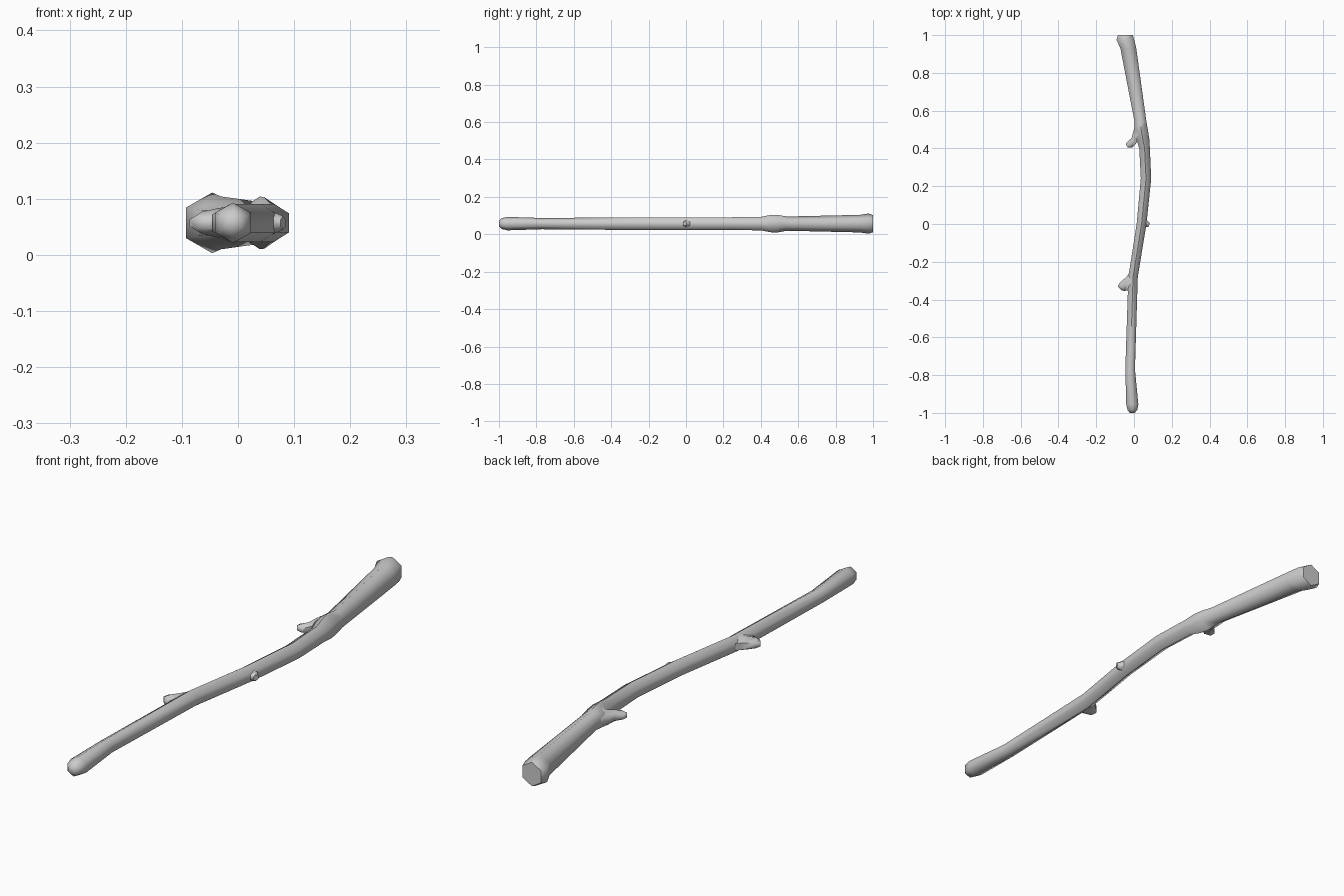
import bpy, bmesh

ZC = 0.057  # height of the stick's centre line


def loft(name, rings):
    """Six-sided tube; each ring = plan-view edge points (xa, ya), (xb, yb) and half height."""
    bm = bmesh.new()
    loops = []
    for xa, ya, xb, yb, h in rings:
        loop = []
        for t, k in ((0.5, 1), (1, 0.5), (1, -0.5), (0.5, -1), (0, -0.5), (0, 0.5)):
            loop.append(bm.verts.new((xa + (xb - xa) * t, ya + (yb - ya) * t, ZC + h * k)))
        loops.append(loop)
    for a, b in zip(loops, loops[1:]):
        for i in range(6):
            j = (i + 1) % 6
            bm.faces.new((a[i], a[j], b[j], b[i]))
    bm.faces.new(loops[0])
    bm.faces.new(loops[-1])
    bmesh.ops.recalc_face_normals(bm, faces=bm.faces)
    me = bpy.data.meshes.new(name)
    bm.to_mesh(me)
    bm.free()
    ob = bpy.data.objects.new(name, me)
    bpy.context.collection.objects.link(ob)
    bpy.ops.object.select_all(action='DESELECT')
    ob.select_set(True)
    bpy.context.view_layer.objects.active = ob
    bpy.ops.object.shade_smooth_by_angle(angle=1.1)
    return ob


# Main stem: y, left edge, right edge, half height
stem = [
    (-1.00, -0.022, 0.004, 0.014),
    (-0.985, -0.034, 0.017, 0.029),
    (-0.955, -0.041, 0.023, 0.036),
    (-0.77, -0.046, 0.005, 0.030),
    (-0.28, -0.030, 0.020, 0.034),
    (0.00, 0.014, 0.066, 0.034),
    (0.24, 0.036, 0.091, 0.034),
    (0.40, 0.028, 0.084, 0.036),
    (0.45, 0.012, 0.081, 0.046),
    (0.49, 0.003, 0.075, 0.047),
    (0.54, 0.003, 0.066, 0.038),
    (0.93, -0.072, 0.012, 0.047),
    (0.975, -0.093, 0.001, 0.054),
    (1.00, -0.085, -0.006, 0.046),
]
loft("main_stem", [(l, y, r, y, h) for y, l, r, h in stem])

# Hooked twig near the thick end
loft("upper_twig", [
    (0.015, 0.54, 0.035, 0.41, 0.036),
    (-0.001, 0.50, 0.018, 0.435, 0.030),
    (-0.013, 0.455, 0.004, 0.418, 0.022),
    (-0.038, 0.433, -0.010, 0.404, 0.016),
    (-0.043, 0.420, -0.032, 0.404, 0.010),
])

# Short broken stub on the left
loft("lower_stub", [
    (-0.012, -0.24, -0.012, -0.37, 0.030),
    (-0.036, -0.275, -0.036, -0.352, 0.026),
    (-0.078, -0.315, -0.050, -0.354, 0.020),
    (-0.086, -0.330, -0.066, -0.352, 0.012),
])

# Tiny bud on the right
loft("side_bud", [
    (0.040, 0.06, 0.040, -0.03, 0.026),
    (0.068, 0.022, 0.060, -0.016, 0.020),
    (0.085, 0.002, 0.076, -0.016, 0.012),
])
